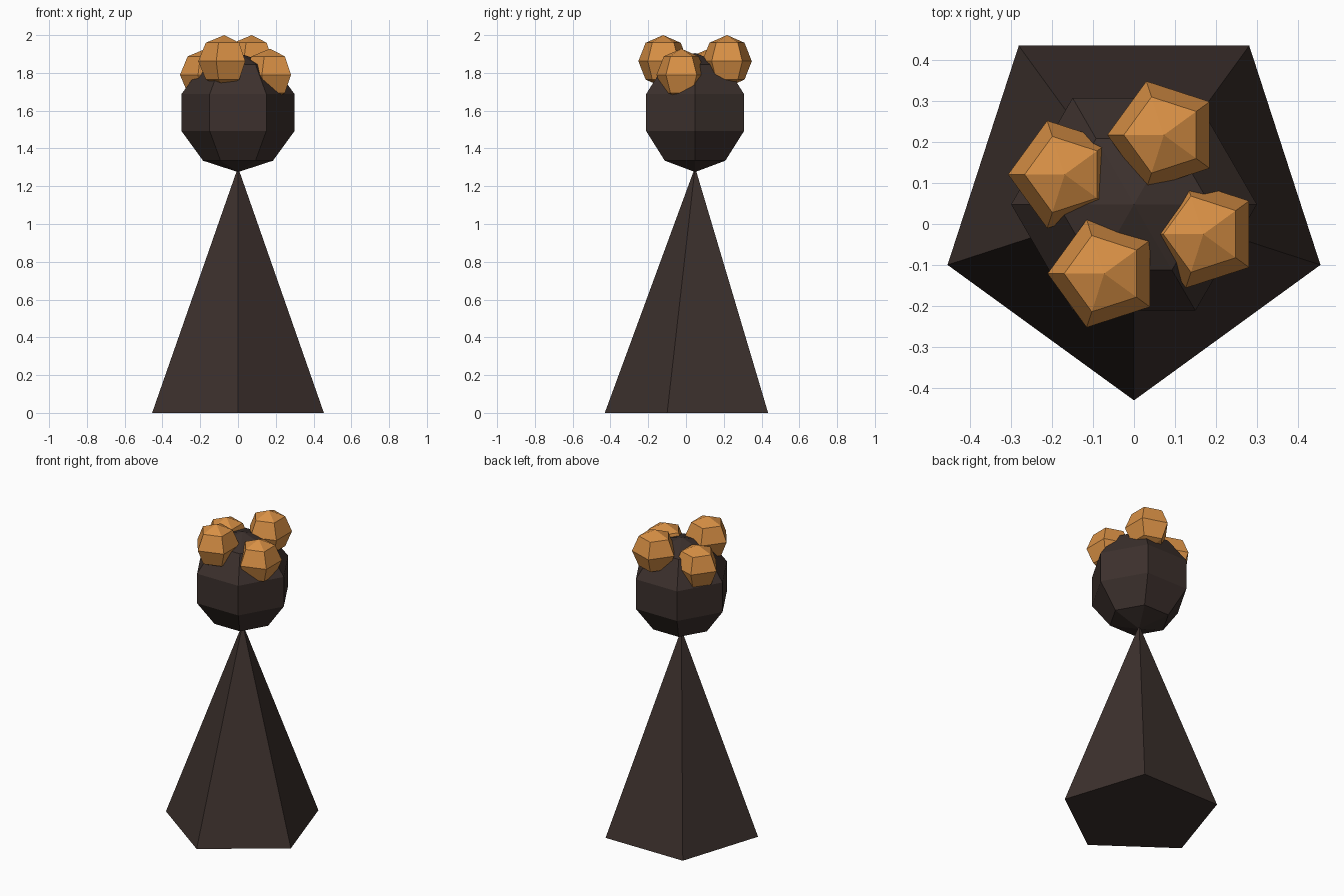
import bpy
import bmesh
from math import sin, cos, pi, radians

if "Cube" in bpy.data.objects:
    bpy.data.objects.remove(bpy.data.objects["Cube"])

CY = 0.048  # shared y of the body and head axis


def material(name, rgb):
    m = bpy.data.materials.new(name)
    m.diffuse_color = (*rgb, 1)
    m.use_nodes = True
    m.node_tree.nodes["Principled BSDF"].inputs["Base Color"].default_value = m.diffuse_color
    return m


def lathe(name, profile, sides, start, loc, mat):
    """Faceted solid from (radius, z) pairs, bottom to top; radius 0 is a pole."""
    bm = bmesh.new()
    rings = []
    for r, z in profile:
        count = sides if r > 0 else 1
        angles = [radians(start) + 2 * pi * i / sides for i in range(count)]
        rings.append([bm.verts.new((r * cos(a), r * sin(a), z)) for a in angles])
    for lo, hi in zip(rings, rings[1:]):
        for i in range(sides):
            j = (i + 1) % sides
            quad = [lo[i % len(lo)], lo[j % len(lo)], hi[j % len(hi)], hi[i % len(hi)]]
            bm.faces.new(list(dict.fromkeys(quad)))
    if len(rings[0]) > 1:
        bm.faces.new(rings[0][::-1])
    bmesh.ops.recalc_face_normals(bm, faces=bm.faces)
    mesh = bpy.data.meshes.new(name)
    bm.to_mesh(mesh)
    bm.free()
    mesh.materials.append(mat)
    ob = bpy.data.objects.new(name, mesh)
    ob.location = loc
    bpy.context.collection.objects.link(ob)
    return ob


def ball_profile(radius, bands):
    inner = [(radius * sin(pi * i / bands), -radius * cos(pi * i / bands))
             for i in range(1, bands)]
    return [(0, -radius)] + inner + [(0, radius)]


dark = material("dark_brown", (0.045, 0.030, 0.026))
orange = material("orange", (0.69, 0.28, 0.06))

# Pyramid body with a corner pointing to the front
lathe("body", [(0.478, 0), (0, 1.3)], 5, -90, (0, CY, 0), dark)

# Six-sided head
lathe("head", ball_profile(0.315, 5), 6, 0, (0, CY, 1.59), dark)

# Four hair balls around the crown, alternating high and low
for k in range(4):
    a = radians(66.7 + 90 * k)
    z = 1.862 if k % 2 == 0 else 1.79
    lathe(f"hair_ball_{k + 1}", ball_profile(0.138, 4), 5, 180,
          (0.184 * cos(a), CY + 0.184 * sin(a), z), orange)
